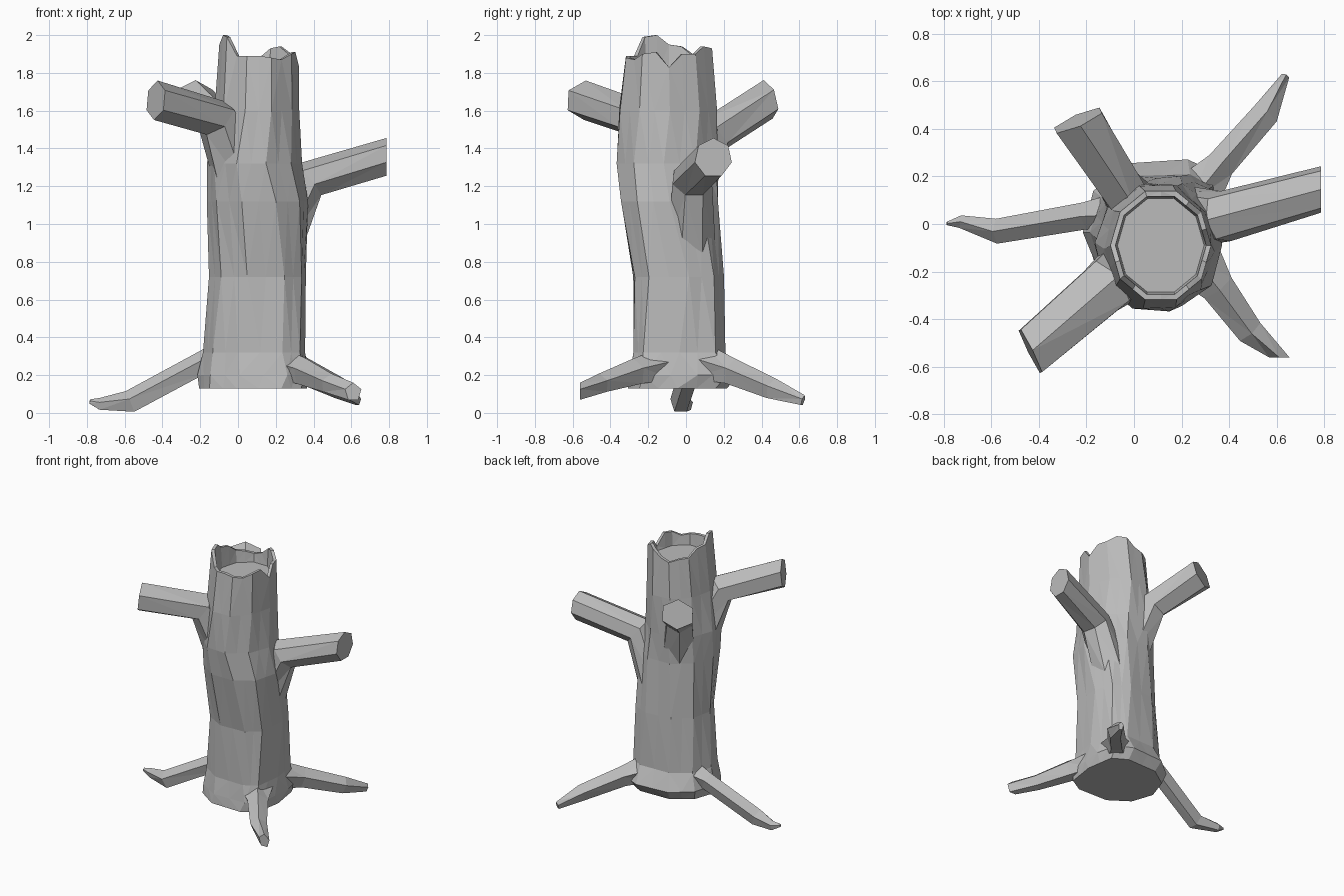
import bpy, bmesh, math
from mathutils import Vector

cube = bpy.data.objects.get("Cube")
if cube:
    bpy.data.objects.remove(cube)

bark = bpy.data.materials.new("grey_bark")
bark.use_nodes = True
GREY = (0.5, 0.5, 0.5, 1)
bark.diffuse_color = GREY
bark.node_tree.nodes["Principled BSDF"].inputs["Base Color"].default_value = GREY


def loft(name, rings):
    """Skin a list of equal-length point rings and cap both ends."""
    bm = bmesh.new()
    loops = [[bm.verts.new(p) for p in ring] for ring in rings]
    n = len(loops[0])
    for a, b in zip(loops, loops[1:]):
        for i in range(n):
            j = (i + 1) % n
            bm.faces.new((a[i], a[j], b[j], b[i]))
    bm.faces.new(loops[0][::-1])
    bm.faces.new(loops[-1])
    bmesh.ops.triangulate(bm, faces=[f for f in bm.faces if len(f.verts) == 4])
    bmesh.ops.recalc_face_normals(bm, faces=bm.faces)
    mesh = bpy.data.meshes.new(name)
    bm.to_mesh(mesh)
    bm.free()
    mesh.materials.append(bark)
    obj = bpy.data.objects.new(name, mesh)
    bpy.context.collection.objects.link(obj)


def oval(z, x0, x1, y0, y1, twist=0, power=1, sides=10):
    """Faceted ring filling the extents; a low power squares its left side."""
    pts = []
    for i in range(sides):
        a = math.tau * i / sides + math.radians(twist)
        c, s = math.cos(a), math.sin(a)
        if c > 0:
            c, s = c ** power, math.copysign(abs(s) ** power, s)
        pts.append(Vector(((x0 + x1) / 2 + c * (x1 - x0) / 2 * 1.02,
                           (y0 + y1) / 2 + s * (y1 - y0) / 2 * 1.02, z)))
    return pts


def limb(name, stations, sides, end_dir=None):
    """Tapered limb through stations of (centre, half width, half height)."""
    centres = [Vector(s[0]) for s in stations]
    rings = []
    for k, (c, w, h) in enumerate(stations):
        t = (centres[min(k + 1, len(centres) - 1)] - centres[max(k - 1, 0)]).normalized()
        if end_dir and k == len(stations) - 1:
            t = Vector(end_dir).normalized()
        side = t.cross(Vector((0, 0, 1))).normalized()
        up = side.cross(t)
        ring = []
        for i in range(sides):
            a = math.tau * i / sides + math.pi / 2
            ring.append(centres[k] + side * math.cos(a) * w + up * math.sin(a) * h)
        rings.append(ring)
    loft(name, rings)


# Trunk: squarish flared foot, leaning middle, jagged hollow top
TOP = (-0.095, 0.32, -0.325, 0.145)
profile = [
    (0.13, -0.20, 0.36, -0.31, 0.22, 0, 0.55),
    (0.20, -0.21, 0.37, -0.30, 0.27, 4, 0.5),
    (0.32, -0.18, 0.35, -0.28, 0.21, 0, 0.5),
    (0.72, -0.15, 0.355, -0.28, 0.20, 6, 0.65),
    (1.12, -0.16, 0.365, -0.35, 0.175, 0, 0.85),
    (1.32, -0.16, 0.335, -0.37, 0.175, -4),
    (1.60, -0.12, 0.32, -0.36, 0.17, 2),
]


def split(ring):
    """Add the midpoint of every edge."""
    return [p for i, a in enumerate(ring)
            for p in (a, (a + ring[(i + 1) % len(ring)]) / 2)]


rim_heights = [1.83, 1.90, 1.90, 1.94, 1.93, 1.88, 1.86, 1.88, 1.89, 1.94,
               1.95, 2.0, 1.99, 1.89, 1.89, 1.89, 1.88, 1.87, 1.90, 1.91]
middle = Vector(((TOP[0] + TOP[1]) / 2, (TOP[2] + TOP[3]) / 2, 0))


def rim(scale, heights):
    ring = []
    for p, z in zip(split(oval(0, *TOP)), heights):
        q = middle + (p - middle) * scale
        ring.append(Vector((q.x, q.y, z)))
    return ring


rings = [split(oval(*row)) for row in profile]
rings += [rim(1, rim_heights), rim(0.9, rim_heights), rim(0.86, [1.80] * 20)]
loft("trunk", rings)

# Sawn-off branches, each swelling into the trunk below it
limb("front_right_branch", [((0.02, -0.15, 1.20), 0.15, 0.15),
                            ((-0.115, -0.26, 1.56), 0.125, 0.11),
                            ((-0.435, -0.535, 1.655), 0.115, 0.105)], 6, (-0.9, -0.45, 0.1))
limb("back_right_branch", [((0.05, 0.02, 1.12), 0.13, 0.13),
                           ((-0.045, 0.14, 1.47), 0.10, 0.11),
                           ((-0.235, 0.435, 1.66), 0.12, 0.105)], 6, (-0.4, 0.9, 0.25))
limb("left_branch", [((0.22, 0.03, 0.88), 0.13, 0.13),
                     ((0.37, 0.03, 1.23), 0.11, 0.11),
                     ((0.785, 0.145, 1.35), 0.10, 0.105)], 7, (1, 0, 0))

# Roots, bent once towards the ground
limb("right_root", [((-0.05, 0.04, 0.29), 0.10, 0.11),
                    ((-0.20, 0.035, 0.255), 0.06, 0.065),
                    ((-0.57, -0.03, 0.055), 0.055, 0.065),
                    ((-0.73, 0.01, 0.045), 0.028, 0.035),
                    ((-0.785, 0.002, 0.06), 0.008, 0.012)], 5)
limb("front_left_root", [((0.24, -0.13, 0.25), 0.13, 0.09),
                         ((0.35, -0.265, 0.215), 0.075, 0.075),
                         ((0.485, -0.45, 0.155), 0.06, 0.055),
                         ((0.61, -0.56, 0.11), 0.045, 0.05)], 5, (0, -1, 0))
limb("back_left_root", [((0.22, 0.07, 0.27), 0.13, 0.11),
                        ((0.36, 0.245, 0.215), 0.065, 0.075),
                        ((0.55, 0.46, 0.125), 0.06, 0.06),
                        ((0.635, 0.62, 0.065), 0.018, 0.03)], 5)
